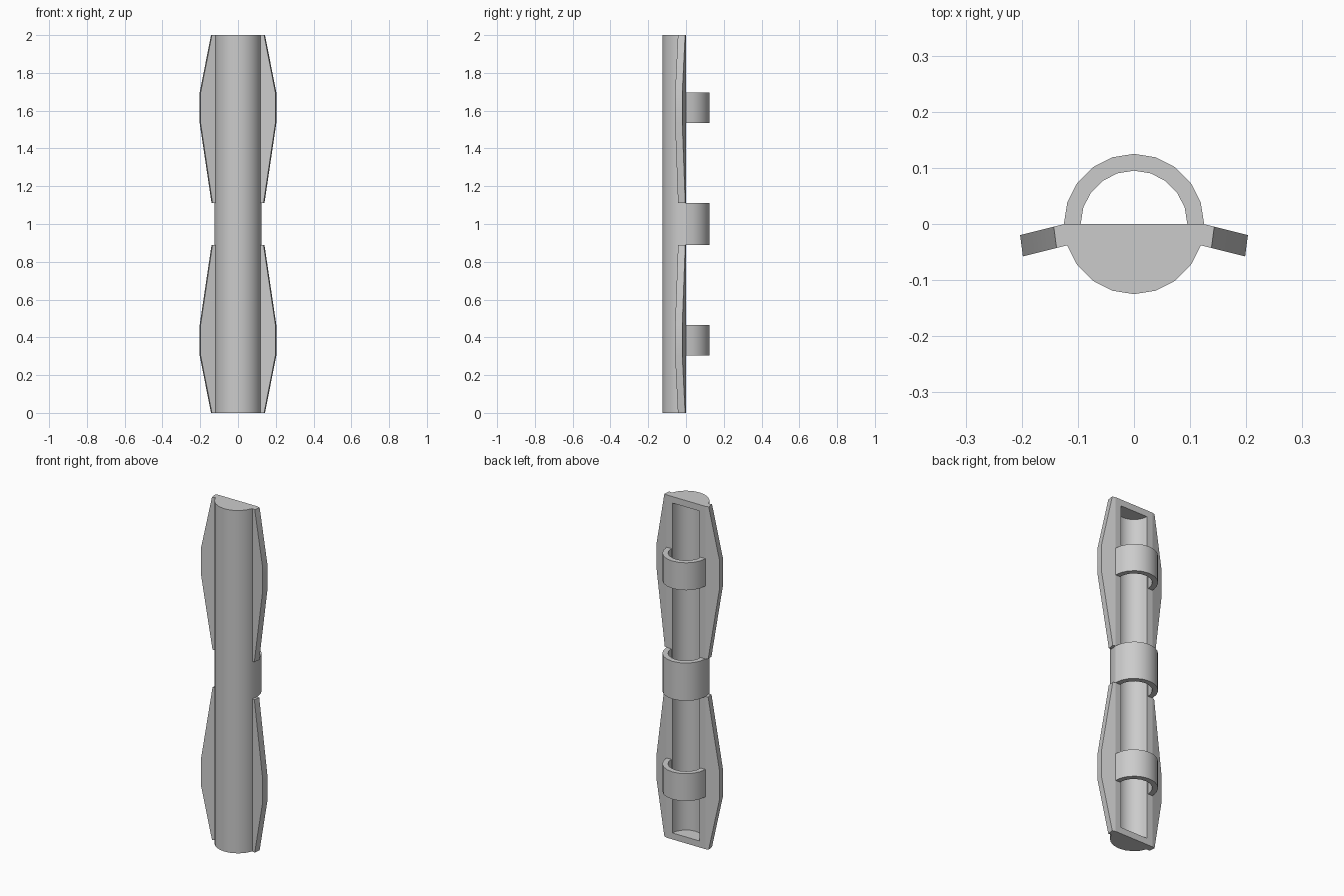
import bpy, bmesh
from math import sin, cos, pi

if "Cube" in bpy.data.objects:
    bpy.data.objects.remove(bpy.data.objects["Cube"])

R = 0.125        # outer radius of tube and clips
RI = 0.0875      # channel radius
CAP = 0.0375     # end wall thickness
N = 10           # segments per half circle


def arc(r, side):
    return [(r * cos(pi * i / N), side * r * sin(pi * i / N)) for i in range(N + 1)]


def finish(name, bm, z=0.0):
    bmesh.ops.recalc_face_normals(bm, faces=bm.faces)
    me = bpy.data.meshes.new(name)
    bm.to_mesh(me)
    bm.free()
    ob = bpy.data.objects.new(name, me)
    bpy.context.collection.objects.link(ob)
    ob.location.z = z
    bpy.ops.object.select_all(action='DESELECT')
    ob.select_set(True)
    bpy.context.view_layer.objects.active = ob
    bpy.ops.object.shade_smooth_by_angle()
    return ob


def row(bm, pts, z):
    return [bm.verts.new((x, y, z)) for x, y in pts]


def bridge(bm, a, b):
    for i in range(len(a) - 1):
        bm.faces.new((a[i], a[i + 1], b[i + 1], b[i]))


# Half-round trough with closed ends and an open channel at the back
bm = bmesh.new()
o0, o1 = row(bm, arc(R, -1), 0), row(bm, arc(R, -1), 2)
i0, i1 = row(bm, arc(RI, -1), CAP), row(bm, arc(RI, -1), 2 - CAP)
bridge(bm, o0, o1)
bridge(bm, i0, i1)
for loop in (o0, o1, i0, i1):
    bm.faces.new(loop)
outer = [o0[0], o0[-1], o1[-1], o1[0]]
inner = [i0[0], i0[-1], i1[-1], i1[0]]
bridge(bm, outer + outer[:1], inner + inner[:1])
finish("trough", bm)

# Half-ring clips behind the trough
for name, z0, z1 in (("lower_clip", 0.305, 0.465),
                     ("middle_clip", 0.89, 1.11),
                     ("upper_clip", 1.535, 1.695)):
    bm = bmesh.new()
    rows = [row(bm, arc(r, 1), z) for r, z in
            ((R, z0), (R, z1), (0.095, z1), (0.095, z0))]
    for k in range(4):
        bridge(bm, rows[k], rows[(k + 1) % 4])
    for end in (0, -1):
        bm.faces.new([r[end] for r in rows])
    finish(name, bm)

# Swept side fins: one slab mirrored left-right and about mid-height
outline = [(0.124, 0.11), (0.14, 0.11), (0.203, 0.535),
           (0.203, 0.695), (0.143, 1.0), (0.124, 1.0)]
bm = bmesh.new()
back = [bm.verts.new((x, -(x - 0.124) * 0.25, z)) for x, z in outline]
front = [bm.verts.new((v.co.x - 0.005, v.co.y - 0.038, v.co.z)) for v in back]
bm.faces.new(back)
bm.faces.new(front)
bridge(bm, back + back[:1], front + front[:1])
fins = finish("side_fins", bm, 1.0)
mod = fins.modifiers.new("mirror", 'MIRROR')
mod.use_axis = (True, False, True)
mod.use_mirror_merge = False
